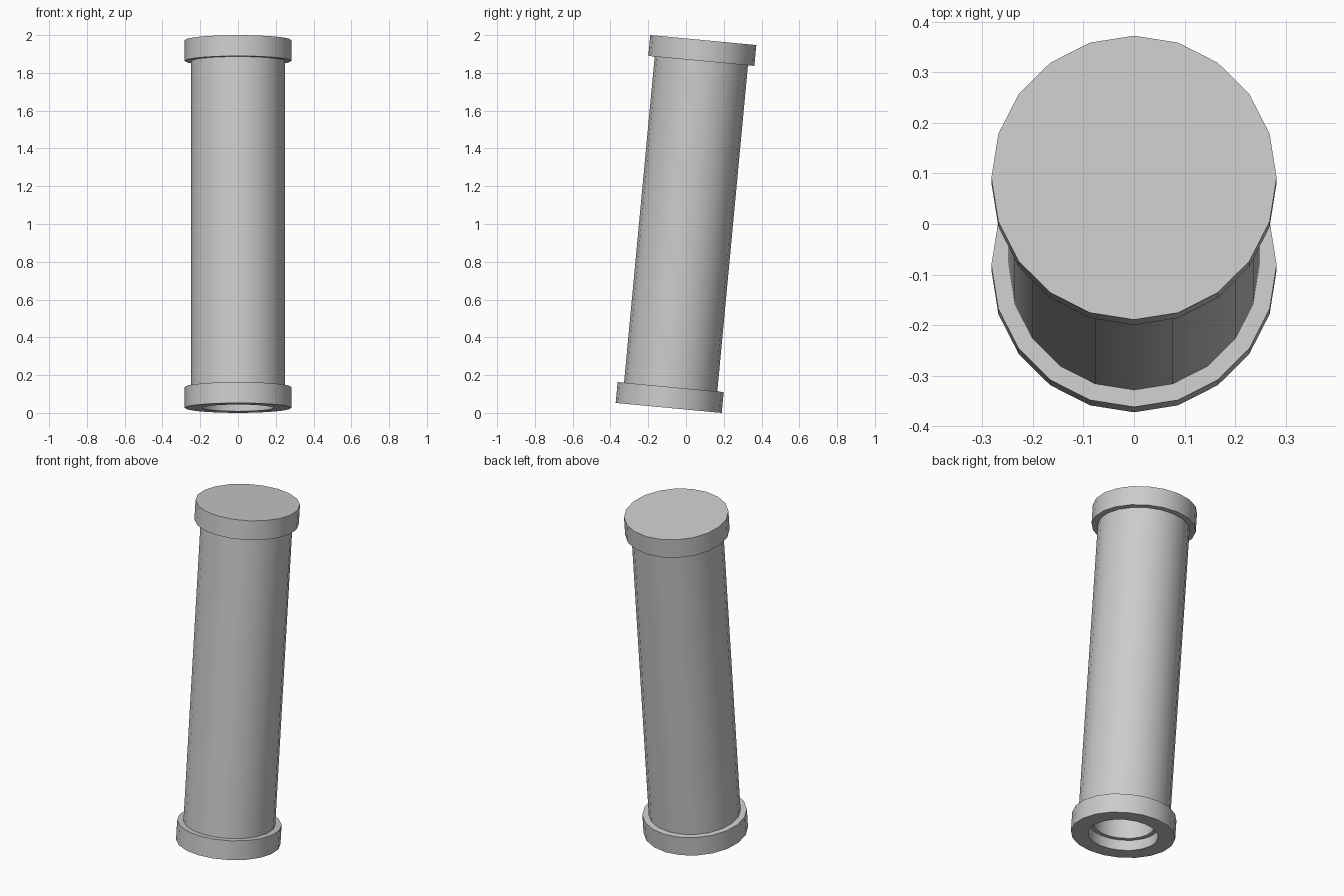
import bpy, bmesh
from math import sin, cos, pi, radians
from mathutils import Matrix

if "Cube" in bpy.data.objects:
    bpy.data.objects.remove(bpy.data.objects["Cube"])

SIDES = 20
LENGTH = 1.956
TILT = Matrix.Translation((0, 0, 1)) @ Matrix.Rotation(radians(-5.37), 4, 'X')


def lathe(name, profile, closed):
    """Revolve (radius, height) points; closed=True loops the profile into a ring."""
    bm = bmesh.new()
    rings = [[bm.verts.new((r * cos(2 * pi * i / SIDES), r * sin(2 * pi * i / SIDES),
                            h - LENGTH / 2)) for i in range(SIDES)] for r, h in profile]
    pairs = list(zip(rings, rings[1:]))
    if closed:
        pairs.append((rings[-1], rings[0]))
    else:
        bm.faces.new(rings[0])
        bm.faces.new(rings[-1])
    for a, b in pairs:
        for i in range(SIDES):
            j = (i + 1) % SIDES
            bm.faces.new((a[i], a[j], b[j], b[i]))
    bmesh.ops.recalc_face_normals(bm, faces=bm.faces)
    bm.transform(TILT)
    mesh = bpy.data.meshes.new(name)
    bm.to_mesh(mesh)
    bm.free()
    ob = bpy.data.objects.new(name, mesh)
    bpy.context.collection.objects.link(ob)
    bpy.ops.object.select_all(action='DESELECT')
    ob.select_set(True)
    bpy.context.view_layer.objects.active = ob
    bpy.ops.object.shade_smooth_by_angle(angle=radians(30))
    return ob


def tube(name, outer, inner, low, high):
    return lathe(name, [(outer, low), (outer, high), (inner, high), (inner, low)], True)


# Hollow leaning pipe, its lower end seated inside the collar
tube("pipe", 0.248, 0.165, 0.06, LENGTH - 0.06)

# Open collar at the foot
tube("bottom_collar", 0.282, 0.19, 0.0, 0.111)

# Solid cap closing the top
lathe("top_cap", [(0.282, LENGTH - 0.111), (0.282, LENGTH)], False)
